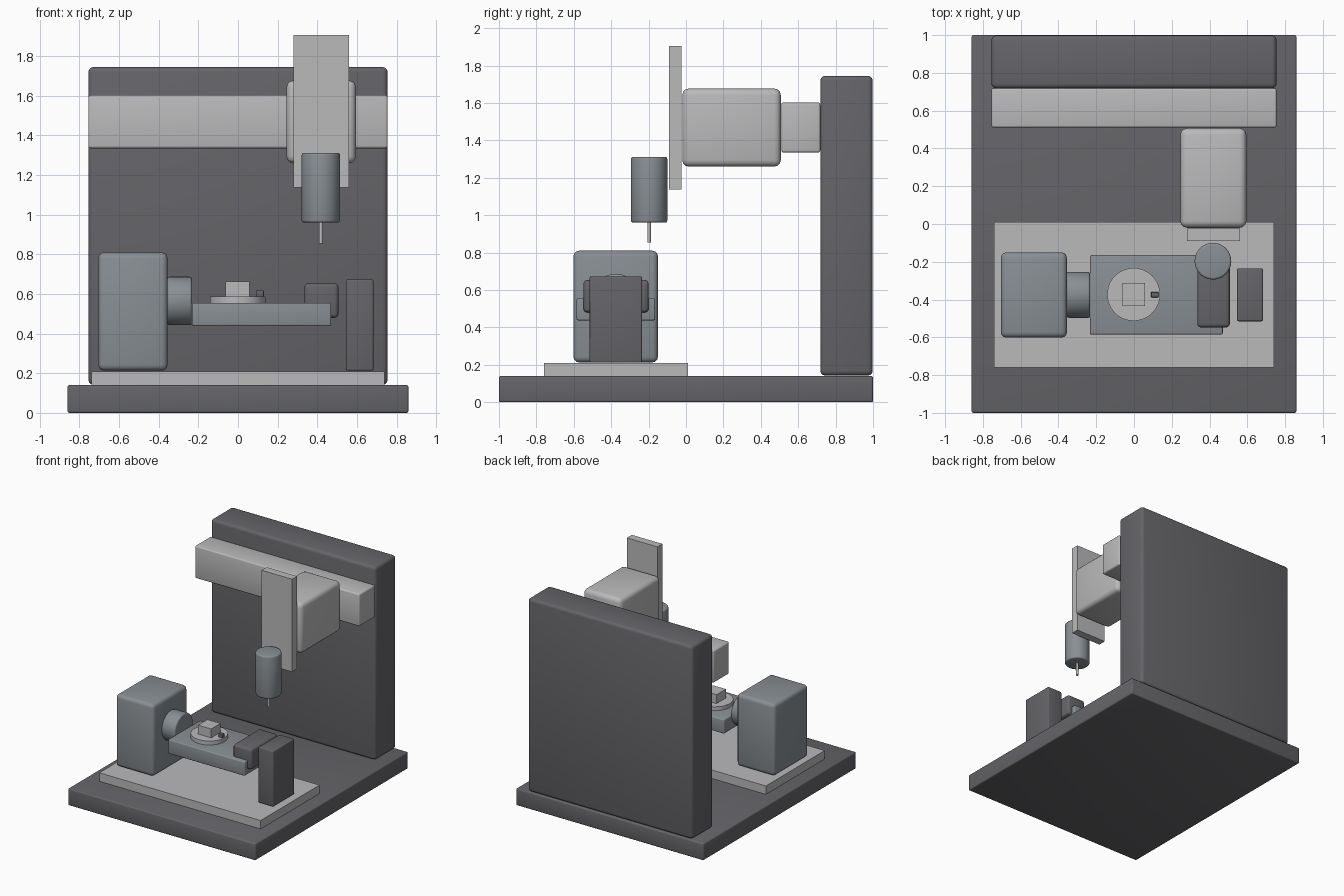
import bpy, bmesh, math
from mathutils import Matrix

if "Cube" in bpy.data.objects:
    bpy.data.objects.remove(bpy.data.objects["Cube"], do_unlink=True)


def material(name, rgb):
    m = bpy.data.materials.new(name)
    m.use_nodes = True
    m.diffuse_color = (*rgb, 1)
    bsdf = next(n for n in m.node_tree.nodes if n.type == 'BSDF_PRINCIPLED')
    bsdf.inputs["Base Color"].default_value = (*rgb, 1)
    return m


dark = material("dark grey", (0.13, 0.128, 0.14))
steel = material("steel grey", (0.25, 0.275, 0.295))
light = material("light grey", (0.49, 0.49, 0.50))


def finish(name, bm, mat, bevel):
    """Turn a bmesh into a shaded object with rounded edges."""
    mesh = bpy.data.meshes.new(name)
    bm.to_mesh(mesh)
    bm.free()
    mesh.materials.append(mat)
    obj = bpy.data.objects.new(name, mesh)
    bpy.context.collection.objects.link(obj)
    bpy.ops.object.select_all(action='DESELECT')
    obj.select_set(True)
    bpy.context.view_layer.objects.active = obj
    if bevel:
        mod = obj.modifiers.new("Rounded edges", 'BEVEL')
        mod.width = bevel
        mod.segments = 3
        mod.limit_method = 'ANGLE'
        mod.angle_limit = math.radians(40)
        bpy.ops.object.modifier_apply(modifier=mod.name)
    bpy.ops.object.shade_smooth_by_angle(angle=math.radians(35))


def box(name, x, y, z, mat, bevel=0.0):
    """Box given by its (low, high) range on each axis."""
    bm = bmesh.new()
    bmesh.ops.create_cube(bm, size=1)
    for v in bm.verts:
        v.co = [sum(r) / 2 + c * (r[1] - r[0]) for r, c in zip((x, y, z), v.co)]
    finish(name, bm, mat, bevel)


def cylinder(name, radius, start, length, mat, bevel=0.0, axis='Z'):
    """Cylinder growing from the start point along the axis."""
    bm = bmesh.new()
    bmesh.ops.create_cone(bm, cap_ends=True, segments=48, radius1=radius,
                          radius2=radius, depth=length,
                          matrix=Matrix.Translation((0, 0, length / 2)))
    turn = Matrix.Rotation(math.pi / 2, 4, 'Y') if axis == 'X' else Matrix.Identity(4)
    bm.transform(Matrix.Translation(start) @ turn)
    finish(name, bm, mat, bevel)


# Machine frame
box("base", (-0.86, 0.86), (-1, 1), (0, 0.14), dark, 0.01)
box("column", (-0.755, 0.755), (0.718, 0.998), (0.143, 1.745), dark, 0.025)
box("table_bed", (-0.74, 0.74), (-0.76, 0.01), (0.14, 0.21), light)

# Cross rail, carriage and vertical slide
box("cross_rail", (-0.755, 0.755), (0.51, 0.718), (1.335, 1.603), light, 0.012)
box("carriage", (0.245, 0.595), (-0.02, 0.507), (1.26, 1.677), light, 0.035)
box("vertical_slide", (0.28, 0.56), (-0.09, -0.025), (1.138, 1.906), light)

# Spindle and cutting tool
cylinder("spindle", 0.097, (0.418, -0.197, 0.96), 0.352, steel, 0.012)
cylinder("cutting_tool", 0.01, (0.418, -0.197, 0.855), 0.115, light)

# Rotary headstock and tilting cradle
box("headstock", (-0.705, -0.355), (-0.602, -0.15), (0.213, 0.81), steel, 0.03)
cylinder("tilt_hub", 0.122, (-0.357, -0.375, 0.565), 0.125, steel, 0.012, 'X')
box("cradle", (-0.233, 0.47), (-0.585, -0.165), (0.438, 0.555), steel, 0.008)

# Rotary table with workpiece and clamp
cylinder("rotary_table", 0.14, (-0.002, -0.373, 0.555), 0.033, light)
box("workpiece", (-0.062, 0.058), (-0.434, -0.312), (0.585, 0.662), light)
box("clamp", (0.09, 0.13), (-0.388, -0.36), (0.585, 0.618), dark, 0.004)

# Tailstock side blocks
box("cradle_end_block", (0.335, 0.507), (-0.548, -0.2), (0.48, 0.654), dark, 0.02)
box("tailstock", (0.545, 0.683), (-0.515, -0.235), (0.213, 0.673), dark, 0.008)
